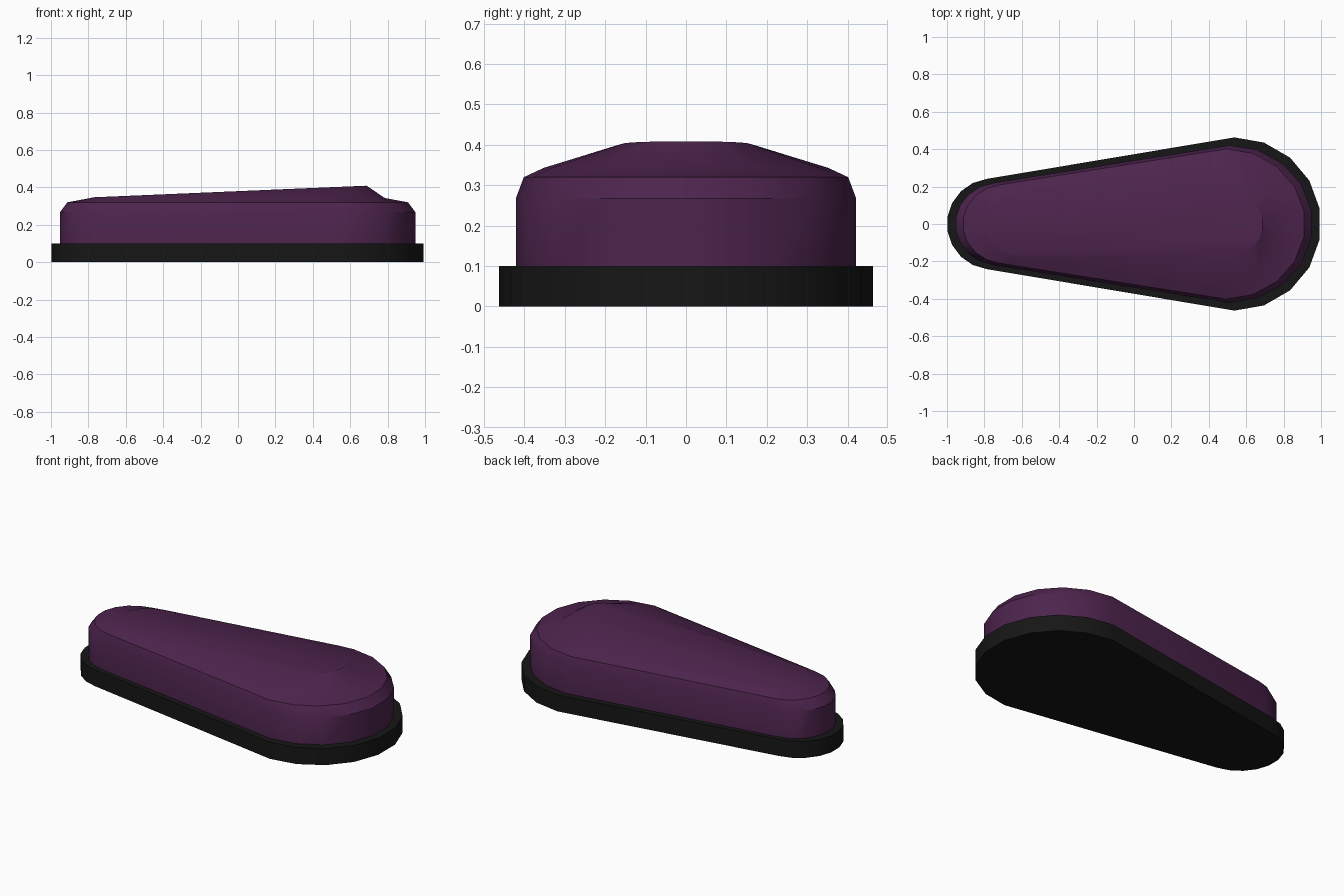
import bpy, bmesh
from math import cos, sin, radians

if "Cube" in bpy.data.objects:
    bpy.data.objects.remove(bpy.data.objects["Cube"])


def arc(cx, r, start, end, n):
    return [(cx + r * cos(radians(start + (end - start) * i / (n - 1))),
             r * sin(radians(start + (end - start) * i / (n - 1)))) for i in range(n)]


def teardrop(c_big, r_big, c_small, r_small):
    """Closed outline: large round end at +x, small round end at -x."""
    return arc(c_big, r_big, -90, 90, 10) + arc(c_small, r_small, 97, 263, 10)


def material(name, rgb):
    m = bpy.data.materials.new(name)
    m.diffuse_color = (*rgb, 1)
    m.use_nodes = True
    m.node_tree.nodes["Principled BSDF"].inputs["Base Color"].default_value = m.diffuse_color
    return m


def loft(name, rings, mat):
    """Skin a stack of matching rings and cap both ends."""
    bm = bmesh.new()
    loops = [[bm.verts.new(p) for p in ring] for ring in rings]
    n = len(loops[0])
    for a, b in zip(loops, loops[1:]):
        for i in range(n):
            j = (i + 1) % n
            bm.faces.new((a[i], a[j], b[j], b[i]))
    bm.faces.new(loops[0][::-1])
    bm.faces.new(loops[-1])
    bmesh.ops.recalc_face_normals(bm, faces=bm.faces)
    mesh = bpy.data.meshes.new(name)
    bm.to_mesh(mesh)
    bm.free()
    ob = bpy.data.objects.new(name, mesh)
    bpy.context.collection.objects.link(ob)
    mesh.materials.append(mat)
    bpy.ops.object.select_all(action='DESELECT')
    ob.select_set(True)
    bpy.context.view_layer.objects.active = ob
    bpy.ops.object.shade_smooth_by_angle(angle=radians(30))
    return ob


outline = teardrop(0.537, 0.463, -0.757, 0.243)


def ring(sx, sy, z):
    return [(x * sx, y * sy, z) for x, y in outline]


# dark base plate
loft("base_plate", [ring(1, 1, 0), ring(1, 1, 0.1)], material("black", (0.008, 0.008, 0.008)))

# purple body: upright wall, rounded shoulder, then a sloping raised top
plateau = [(x, y, 0.346 + (x + 0.79) * 0.0425)
           for x, y in teardrop(0.53, 0.16, -0.62, 0.16)]
loft("body", [ring(0.955, 0.91, 0.1), ring(0.955, 0.91, 0.267), ring(0.915, 0.867, 0.32),
              ring(0.79, 0.76, 0.343), plateau], material("purple", (0.075, 0.018, 0.075)))
